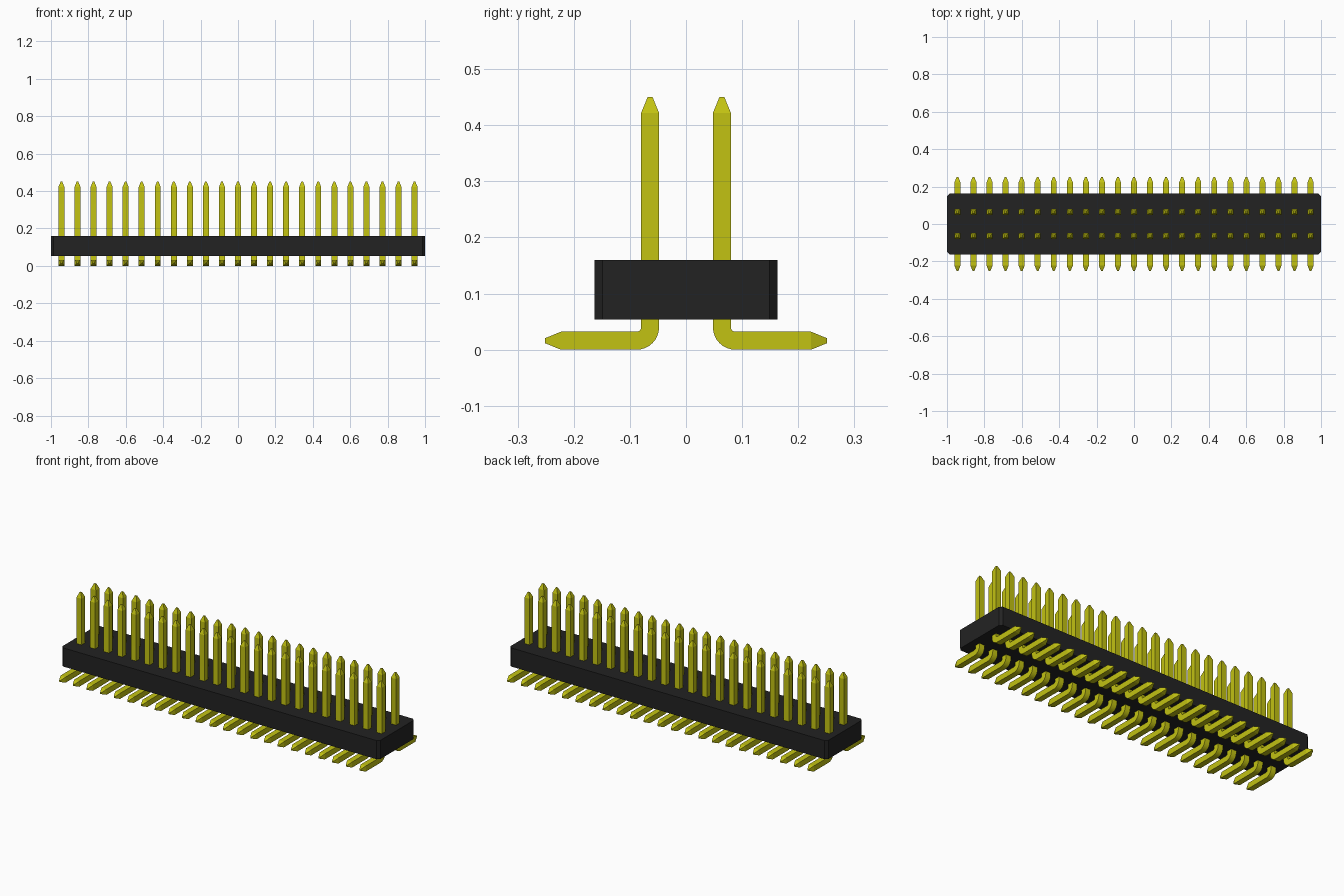
import bpy, bmesh, math
from mathutils import Vector

cube = bpy.data.objects.get("Cube")
if cube:
    bpy.data.objects.remove(cube, do_unlink=True)


def make_material(name, color):
    mat = bpy.data.materials.new(name)
    mat.use_nodes = True
    mat.diffuse_color = color
    mat.node_tree.nodes["Principled BSDF"].inputs["Base Color"].default_value = color
    return mat


def add_object(name, bm, mat):
    bmesh.ops.recalc_face_normals(bm, faces=bm.faces[:])
    mesh = bpy.data.meshes.new(name)
    bm.to_mesh(mesh)
    bm.free()
    mesh.materials.append(mat)
    obj = bpy.data.objects.new(name, mesh)
    bpy.context.collection.objects.link(obj)
    return obj


black = make_material("black plastic", (0.0165, 0.0165, 0.0165, 1))
yellow = make_material("yellow metal", (0.54, 0.54, 0.006, 1))

# Housing: a long block with chamfered upright corners
bottom, top, half_depth = 0.054, 0.16, 0.163
bm = bmesh.new()
bmesh.ops.create_cube(bm, size=1)
for v in bm.verts:
    v.co = (v.co.x * 2, v.co.y * 2 * half_depth, bottom if v.co.z < 0 else top)
upright = [e for e in bm.edges if abs(e.verts[0].co.z - e.verts[1].co.z) > 0.01]
bmesh.ops.bevel(bm, geom=upright, offset=0.014, segments=1, affect='EDGES')
add_object("housing", bm, black)

# Pin: square section swept from the foot tip, round the bend, to the top tip
COUNT, SPAN = 23, 1.888
row_y, half, tip, bend_radius, steps = 0.064, 0.016, 0.0045, 0.024, 8
bend_y, bend_z = row_y + bend_radius, half + bend_radius
down, inward = Vector((0, 0, -1)), Vector((0, -1, 0))
sections = [(Vector((0, 0.251, half)), down, tip),
            (Vector((0, 0.223, half)), down, half)]
for i in range(steps + 1):
    a = math.pi / 2 * i / steps
    normal = Vector((0, -math.sin(a), -math.cos(a)))
    sections.append((Vector((0, bend_y, bend_z)) + normal * bend_radius, normal, half))
sections += [(Vector((0, row_y, 0.422)), inward, half),
             (Vector((0, row_y, 0.45)), inward, tip)]

bm = bmesh.new()
side = Vector((1, 0, 0))
rings = []
for centre, normal, h in sections:
    corners = [side + normal, normal - side, -side - normal, side - normal]
    rings.append([bm.verts.new(centre + c * h) for c in corners])
for r, s in zip(rings, rings[1:]):
    for k in range(4):
        n = (k + 1) % 4
        bm.faces.new((r[k], r[n], s[n], s[k]))
bm.faces.new(rings[0])
bm.faces.new(rings[-1])
bmesh.ops.translate(bm, verts=bm.verts[:], vec=(-SPAN / 2, 0, 0))
pins = add_object("pins", bm, yellow)

bpy.ops.object.select_all(action='DESELECT')
pins.select_set(True)
bpy.context.view_layer.objects.active = pins
bpy.ops.object.shade_smooth_by_angle(angle=math.radians(20))

# Repeat along the row, then mirror to the front row
row = pins.modifiers.new("row", 'ARRAY')
row.count = COUNT
row.use_relative_offset = False
row.use_constant_offset = True
row.constant_offset_displace = (SPAN / (COUNT - 1), 0, 0)
mirror = pins.modifiers.new("second row", 'MIRROR')
mirror.use_axis = (False, True, False)
